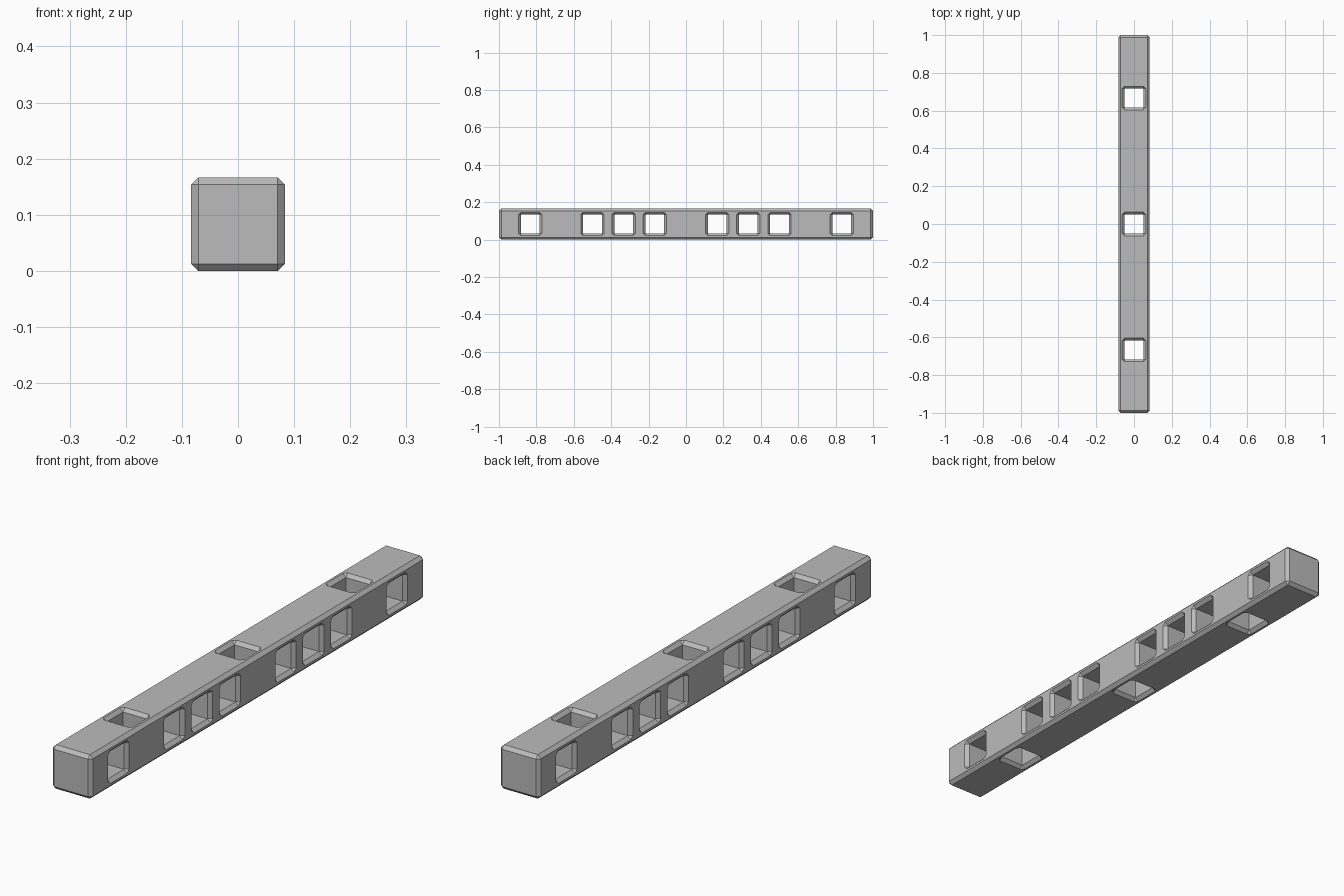
import bpy
import bmesh
from math import pi
from mathutils import Matrix, Vector

if "Cube" in bpy.data.objects:
    bpy.data.objects.remove(bpy.data.objects["Cube"], do_unlink=True)

UNIT = 1 / 6            # beam width, a twelfth of its length
HALF = UNIT / 2
CHAMFER = 0.0125
HOLE = 0.05             # half width of a hole

grey = bpy.data.materials.new("plain grey")
grey.use_nodes = True
colour = (0.5, 0.5, 0.5, 1)
grey.diffuse_color = colour
grey.node_tree.nodes["Principled BSDF"].inputs["Base Color"].default_value = colour


def make_object(name, bm):
    bmesh.ops.recalc_face_normals(bm, faces=bm.faces)
    mesh = bpy.data.meshes.new(name)
    bm.to_mesh(mesh)
    bm.free()
    mesh.materials.append(grey)
    obj = bpy.data.objects.new(name, mesh)
    bpy.context.collection.objects.link(obj)
    return obj


def ring(bm, half, cut, height, matrix):
    """Square outline with clipped corners."""
    a, b = half, half - cut
    outline = [(a, -b), (a, b), (b, a), (-b, a), (-a, b), (-a, -b), (-b, -a), (b, -a)]
    return [bm.verts.new(matrix @ Vector((x, y, height))) for x, y in outline]


def add_hole(bm, matrix):
    """Square shaft that flares into clipped corners at both mouths."""
    wide = HOLE + CHAMFER
    levels = [(wide, CHAMFER, -HALF - 0.02), (wide, CHAMFER, -HALF),
              (HOLE, 0, CHAMFER - HALF), (HOLE, 0, HALF - CHAMFER),
              (wide, CHAMFER, HALF), (wide, CHAMFER, HALF + 0.02)]
    rings = [ring(bm, *level, matrix) for level in levels]
    for low, high in zip(rings, rings[1:]):
        for i in range(8):
            j = (i + 1) % 8
            bm.faces.new((low[i], low[j], high[j], high[i]))
    bm.faces.new(rings[0])
    bm.faces.new(rings[-1])


# Chamfered beam
bm = bmesh.new()
bmesh.ops.create_cube(bm, size=1)
bmesh.ops.scale(bm, vec=(UNIT, 2, UNIT), verts=bm.verts)
bmesh.ops.translate(bm, vec=(0, 0, HALF), verts=bm.verts)
bmesh.ops.bevel(bm, geom=bm.edges[:], offset=CHAMFER, segments=1, affect="EDGES")
beam = make_object("beam", bm)

# Cutter for all holes: three upright, eight crosswise
bm = bmesh.new()
for step in (-4, 0, 4):
    add_hole(bm, Matrix.Translation((0, step * UNIT, HALF)))
for step in (1, 2, 3, 5):
    for side in (-1, 1):
        place = Matrix.Translation((0, side * step * UNIT, HALF))
        add_hole(bm, place @ Matrix.Rotation(pi / 2, 4, "Y"))
bmesh.ops.remove_doubles(bm, verts=bm.verts, dist=0.0001)
cutter = make_object("hole_cutter", bm)
cutter.hide_render = True

# Cut the holes and drop the cutter
cut = beam.modifiers.new("holes", "BOOLEAN")
cut.operation = "DIFFERENCE"
cut.solver = "EXACT"
cut.object = cutter
bpy.context.view_layer.objects.active = beam
beam.select_set(True)
bpy.ops.object.modifier_apply(modifier=cut.name)
bpy.data.objects.remove(cutter, do_unlink=True)
